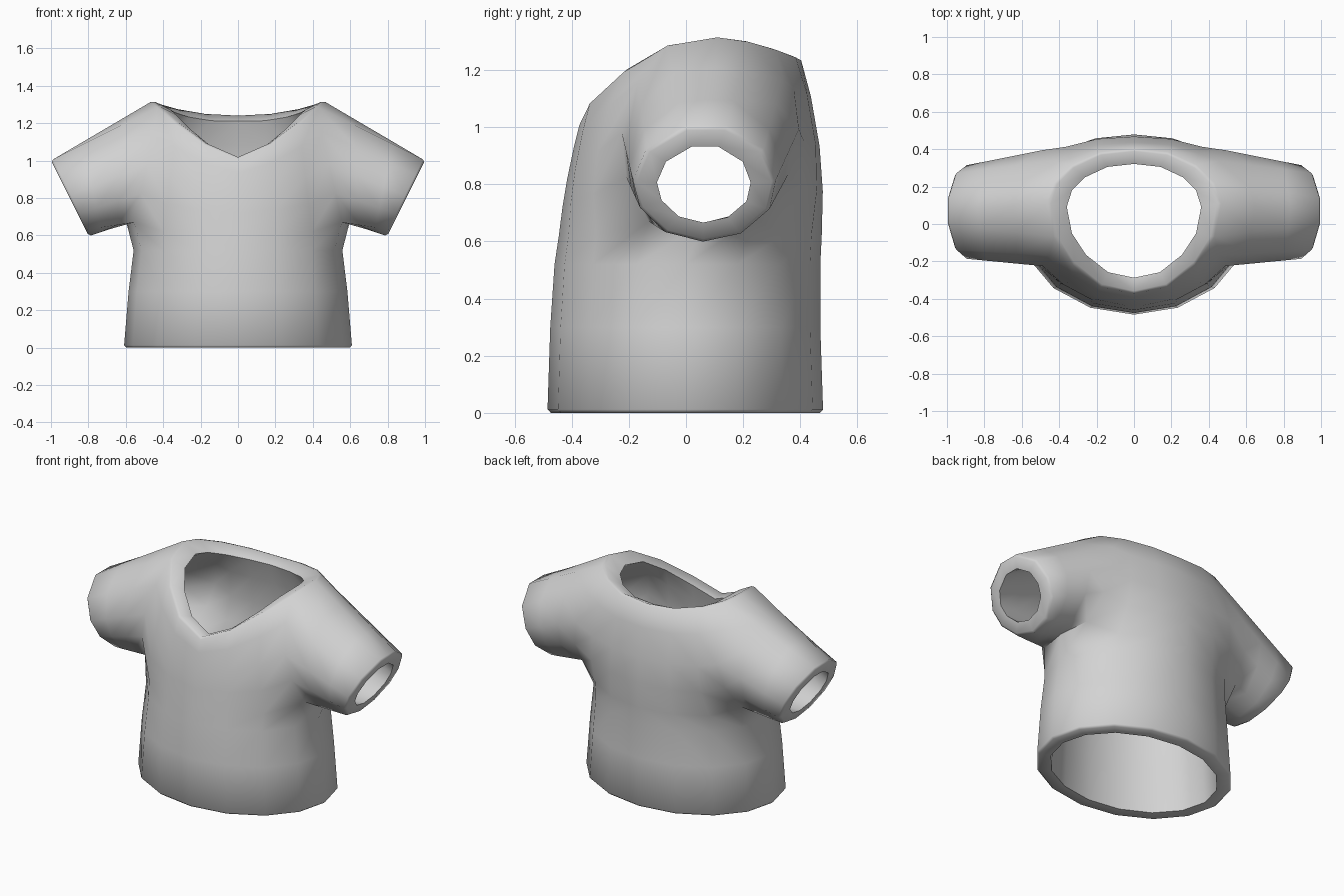
import bpy, bmesh, math
from mathutils import Vector

cube = bpy.data.objects.get("Cube")
if cube:
    bpy.data.objects.remove(cube, do_unlink=True)

mat = bpy.data.materials.new("grey cloth")
mat.use_nodes = True
GREY = (0.65, 0.65, 0.65, 1)
mat.diffuse_color = GREY
mat.node_tree.nodes["Principled BSDF"].inputs["Base Color"].default_value = GREY

bm = bmesh.new()
COLS = range(9)          # half a ring, from front centre round to back centre

# Neckline, dipping to a point at the front
NECK = [Vector(p) for p in (
    (0, -.37, 1.02), (.175, -.333, 1.095), (.325, -.215, 1.205), (.42, -.07, 1.29),
    (.455, .11, 1.32), (.42, .22, 1.305), (.33, .31, 1.28), (.18, .38, 1.255),
    (0, .40, 1.245))]
NECK_IN = [Vector((p.x * .79, .025 + (p.y - .025) * .79, p.z - .01 - .06 * p.x - .003 * k))
           for k, p in enumerate(NECK)]

# Cuff outline (y, z) on a slanted plane, and its opening
CUFF = [Vector((.5 + .5 * z, y, z)) for y, z in (
    (.06, .597), (.19, .625), (.29, .71), (.312, .81), (.27, .92), (.14, 1),
    (.07, 1), (0, 1), (-.137, .92), (-.185, .81), (-.16, .715), (-.07, .63))]
CUFF_MID = Vector((.9, .06, .8))
CUFF_IN = [CUFF_MID.lerp(p, .66) for p in CUFF]

# Underarm points: front, middle, back
UNDERARM = ((.555, -.13, .67), (.595, .06, .662), (.555, .24, .68))
UNDERARM_IN = ((.475, -.10, .69), (.51, .06, .665), (.475, .20, .70))

# Outward swell of the chest and shoulder blades
SWELL = (-.008, -.015, -.045, -.125, 0, .165, .09, .045, .03)


def half_ring(z, rx, front, back):
    pts = []
    for k in COLS:
        a = math.pi * k / 8
        depth = front if k < 4 else back
        pts.append(Vector((rx * math.sin(a), -depth * math.cos(a), z)))
    return pts


def cloth_layer(inset, neck, cuff, underarm):
    """Build one side of the cloth; return its hem, neck and cuff loops."""
    rows = [half_ring(z, rx - inset, front - inset, back - inset) for z, rx, front, back in (
        (0, .61, .485, .48), (.3, .585, .475, .47),
        (.52, .558, .46, .47), (.62, .56, .445, .475))]
    armpit = rows[-1]
    armpit[3:6] = [Vector(p) for p in underarm]
    for f in (.25, .5, .78):
        rows.append([armpit[k].lerp(neck[k], f) + Vector((0, SWELL[k] * 4 * f * (1 - f), 0))
                     for k in COLS])
    rows.append(neck)

    grid = [[bm.verts.new(p) for p in row] for row in rows]
    for r in range(len(grid) - 1):
        for k in range(8):
            if r >= 3 and k in (3, 4):
                continue                  # armhole
            bm.faces.new((grid[r][k], grid[r][k + 1], grid[r + 1][k + 1], grid[r + 1][k]))

    # Sleeve: armhole loop to cuff
    loop = [grid[3][4]] + [grid[r][5] for r in range(3, 8)] + [grid[7][4]] \
        + [grid[r][3] for r in range(7, 2, -1)]
    root = [v.co.copy() for v in loop]
    for t in (.35, .7, 1):
        ring = [bm.verts.new(a.lerp(b, t)) for a, b in zip(root, cuff)]
        for i in range(len(ring)):
            j = (i + 1) % len(ring)
            bm.faces.new((loop[i], loop[j], ring[j], ring[i]))
        loop = ring
    return grid[0], grid[-1], loop + loop[:1]


outer = cloth_layer(0, NECK, CUFF, UNDERARM)
inner = cloth_layer(.083, NECK_IN, CUFF_IN, UNDERARM_IN)

# Rims joining the two layers, with softened outer edges
soft = []
for a, b in zip(outer, inner):
    for i in range(len(a) - 1):
        bm.faces.new((a[i], a[i + 1], b[i + 1], b[i]))
        soft.append(bm.edges.get((a[i], a[i + 1])))
bmesh.ops.delete(bm, geom=[v for v in bm.verts if not v.link_faces], context='VERTS')
bmesh.ops.recalc_face_normals(bm, faces=bm.faces)
bmesh.ops.bevel(bm, geom=soft, offset=.012, segments=1, affect='EDGES', clamp_overlap=True)

mesh = bpy.data.meshes.new("shirt")
bm.to_mesh(mesh)
bm.free()
mesh.materials.append(mat)
shirt = bpy.data.objects.new("shirt", mesh)
bpy.context.collection.objects.link(shirt)

# Other half
mirror = shirt.modifiers.new("mirror", 'MIRROR')
mirror.use_clip = True
bpy.context.view_layer.objects.active = shirt
shirt.select_set(True)
bpy.ops.object.modifier_apply(modifier="mirror")
bpy.ops.object.shade_smooth_by_angle(angle=math.radians(65))
